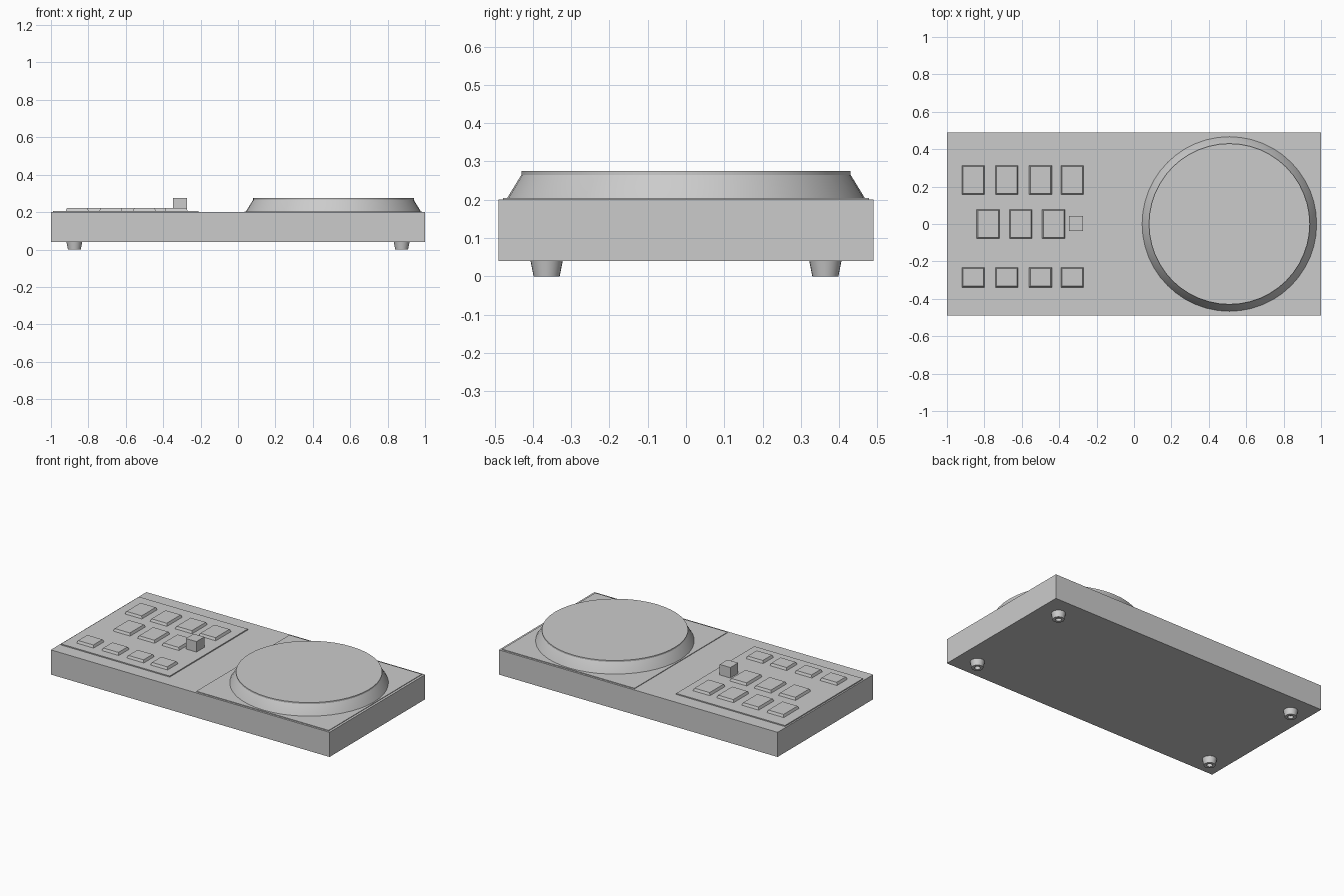
import bpy, bmesh, math

cube = bpy.data.objects.get("Cube")
if cube:
    bpy.data.objects.remove(cube, do_unlink=True)

GREY = (0.6, 0.6, 0.6, 1)
mat = bpy.data.materials.new("plain grey")
mat.use_nodes = True
mat.diffuse_color = GREY
mat.node_tree.nodes["Principled BSDF"].inputs["Base Color"].default_value = GREY


def finish(bm, name):
    bmesh.ops.recalc_face_normals(bm, faces=bm.faces)
    mesh = bpy.data.meshes.new(name)
    bm.to_mesh(mesh)
    bm.free()
    mesh.materials.append(mat)
    obj = bpy.data.objects.new(name, mesh)
    bpy.context.collection.objects.link(obj)
    return obj


def block(name, x, y, w, d, z0, z1, taper=0):
    """Box centred on x, y; its top is narrowed by taper on every side."""
    bm = bmesh.new()
    bmesh.ops.create_cube(bm, size=1)
    for v in bm.verts:
        inset = 2 * taper if v.co.z > 0 else 0
        v.co = (x + v.co.x * (w - inset), y + v.co.y * (d - inset),
                z1 if v.co.z > 0 else z0)
    return finish(bm, name)


def lathe(name, x, y, profile, sides):
    """Closed solid turned around a vertical axis from (radius, z) points."""
    bm = bmesh.new()
    rings = []
    for r, z in profile:
        angles = [2 * math.pi * i / sides for i in range(sides)]
        rings.append([bm.verts.new((x + r * math.cos(a), y + r * math.sin(a), z))
                      for a in angles])
    for low, high in zip(rings, rings[1:]):
        for i in range(sides):
            j = (i + 1) % sides
            bm.faces.new((low[i], low[j], high[j], high[i]))
    bm.faces.new(rings[0])
    bm.faces.new(rings[-1])
    obj = finish(bm, name)
    bpy.ops.object.select_all(action="DESELECT")
    obj.select_set(True)
    bpy.context.view_layer.objects.active = obj
    bpy.ops.object.shade_smooth_by_angle(angle=math.radians(25))
    return obj


# Body and the two thin deck plates
DECK = 0.2
PANEL = 0.207
block("body", 0, 0, 2, 0.98, 0.04, DECK)
block("button_panel", -0.6, 0, 0.78, 0.8, DECK - 0.01, PANEL)
block("platter_plate", 0.51, 0, 0.95, 0.955, DECK - 0.01, DECK + 0.004)

# Turning platter with sloped rim and short lip
lathe("platter", 0.51, 0,
      [(0.468, DECK), (0.466, 0.206), (0.43, 0.265), (0.43, 0.275)], 48)

# Button rows: y, depth, x centres
rows = {
    "back_button": (0.235, 0.16, [-0.86, -0.68, -0.5, -0.33]),
    "middle_button": (0.0, 0.16, [-0.78, -0.605, -0.43]),
    "front_button": (-0.285, 0.11, [-0.86, -0.68, -0.5, -0.33]),
}
for name, (y, depth, xs) in rows.items():
    for n, x in enumerate(xs, 1):
        block(f"{name}_{n}", x, y, 0.125, depth, PANEL - 0.004, 0.223, 0.008)

# Cube-shaped control knob
block("knob", -0.31, 0.003, 0.076, 0.08, PANEL - 0.004, 0.275)

# Tapered feet with a recess underneath
for sx, side in ((-1, "right"), (1, "left")):
    for sy, end in ((-1, "front"), (1, "back")):
        lathe(f"{end}_{side}_foot", sx * 0.875, sy * 0.364,
              [(0.017, 0.018), (0.017, 0), (0.034, 0), (0.042, 0.04)], 24)
